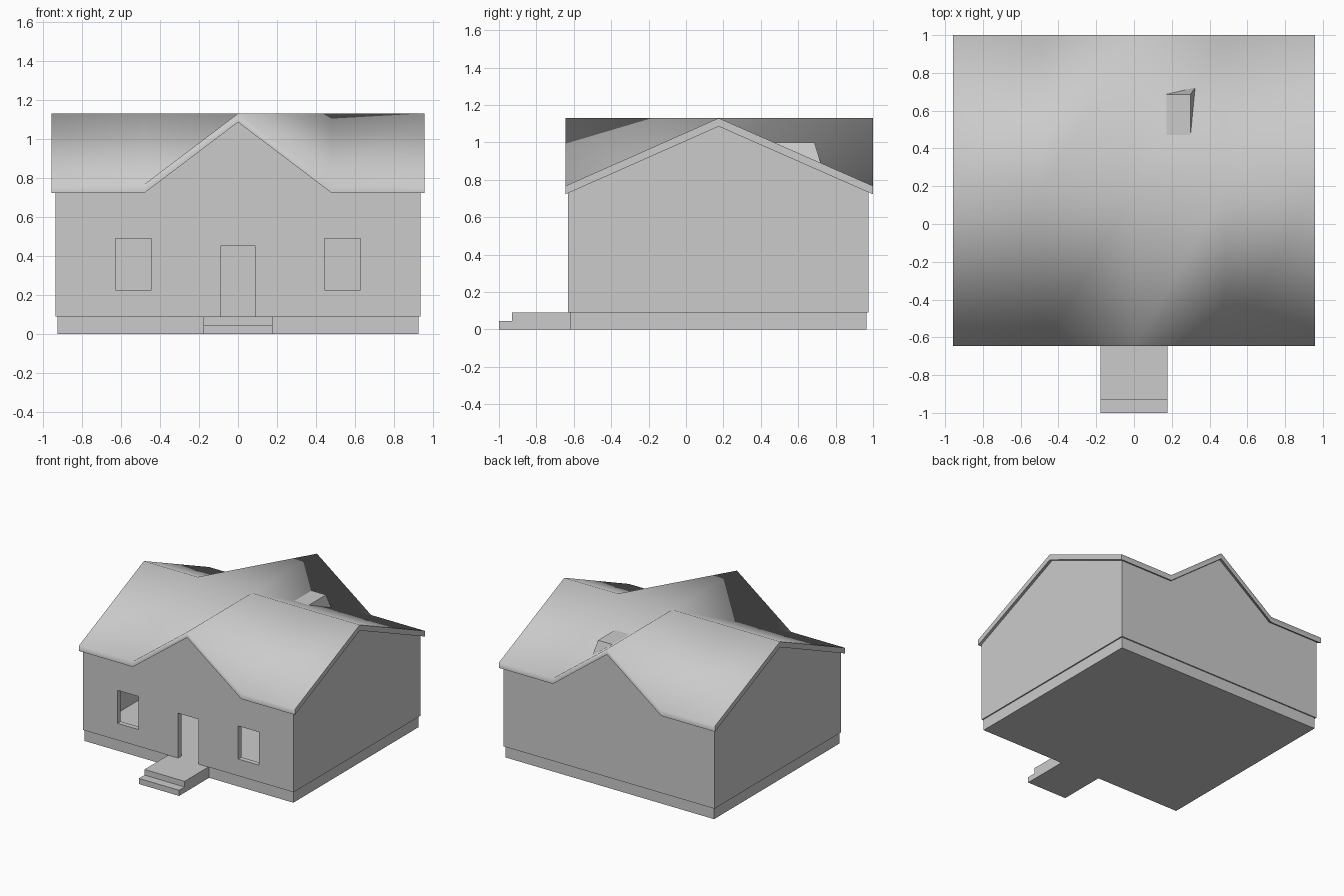
import bpy, bmesh, math

if "Cube" in bpy.data.objects:
    bpy.data.objects.remove(bpy.data.objects["Cube"])


def finish(name, bm):
    bmesh.ops.recalc_face_normals(bm, faces=bm.faces)
    me = bpy.data.meshes.new(name)
    bm.to_mesh(me)
    bm.free()
    ob = bpy.data.objects.new(name, me)
    bpy.context.scene.collection.objects.link(ob)
    return ob


def box(name, x0, x1, y0, y1, z0, z1, taper=1.0):
    """Box by its limits; taper scales the top face."""
    bm = bmesh.new()
    bmesh.ops.create_cube(bm, size=1)
    for v in bm.verts:
        s = taper if v.co.z > 0 else 1.0
        v.co = ((x0 + x1) / 2 + v.co.x * (x1 - x0) * s,
                (y0 + y1) / 2 + v.co.y * (y1 - y0) * s,
                z0 if v.co.z < 0 else z1)
    return finish(name, bm)


FRONT, RIDGE, BACK = -0.645, 0.175, 1.0
EAVE, PEAK, THICK = 0.767, 1.13, 0.045

# Base, porch and step
box("foundation", -0.925, 0.925, -0.62, 0.965, 0, 0.09)
box("porch", -0.178, 0.178, -0.93, -0.62, 0, 0.09)
box("step", -0.178, 0.178, -1.0, -0.93, 0, 0.045)

# Walls: a ring with gable peaks on all four sides, thickened inward
low, high = EAVE - THICK + 0.012, PEAK - THICK + 0.005
wx, wf, wb = 0.935, -0.63, 0.975
ring = [(-wx, wf, low), (-0.48, wf, low), (0, wf, high), (0.48, wf, low),
        (wx, wf, low), (wx, RIDGE, high),
        (wx, wb, low), (0.48, wb, low), (0, wb, high), (-0.48, wb, low),
        (-wx, wb, low), (-wx, RIDGE, high)]
bm = bmesh.new()
bottom = [bm.verts.new((x, y, 0.09)) for x, y, z in ring]
top = [bm.verts.new(p) for p in ring]
for i in range(len(ring)):
    j = (i + 1) % len(ring)
    bm.faces.new((bottom[i], bottom[j], top[j], top[i]))
walls = finish("walls", bm)
sol = walls.modifiers.new("thickness", 'SOLIDIFY')
sol.thickness = 0.04
sol.offset = -1
sol.use_even_offset = True

# Door and window openings
cutters = [box("door_cutter", -0.09, 0.09, -0.75, -0.5, 0.05, 0.45)]
for side, s in (("left", -1), ("right", 1)):
    cutters.append(box(side + "_window_cutter", s * 0.535 - 0.0925,
                       s * 0.535 + 0.0925, -0.75, -0.5, 0.225, 0.49))
for c in cutters:
    c.hide_render = True
    c.hide_set(True)
    m = walls.modifiers.new("opening", 'BOOLEAN')
    m.operation = 'DIFFERENCE'
    m.solver = 'EXACT'
    m.object = c

# Cross-gabled roof: coarse grid, all quads split along the same diagonal
xs, ys = [-0.957, -0.48, 0, 0.48, 0.957], [FRONT, RIDGE, BACK]
bm = bmesh.new()
grid = [[bm.verts.new((x, y, PEAK if x == 0 or y == RIDGE else EAVE))
         for y in ys] for x in xs]
for i in range(4):
    for j in range(2):
        a, b = grid[i][j], grid[i + 1][j]
        c, d = grid[i + 1][j + 1], grid[i][j + 1]
        bm.faces.new((a, b, c))
        bm.faces.new((a, c, d))
ext = bmesh.ops.extrude_face_region(bm, geom=bm.faces[:], use_keep_orig=True)
for v in ext["geom"]:
    if isinstance(v, bmesh.types.BMVert):
        v.co.z -= THICK
roof = finish("roof", bm)
bpy.ops.object.select_all(action='DESELECT')
bpy.context.view_layer.objects.active = roof
roof.select_set(True)
bpy.ops.object.shade_smooth_by_angle(angle=math.radians(80))

# Low stub just breaking through the rear right valley
box("chimney_stub", 0.11, 0.33, 0.42, 0.73, 0.86, 1.0, 0.72)
